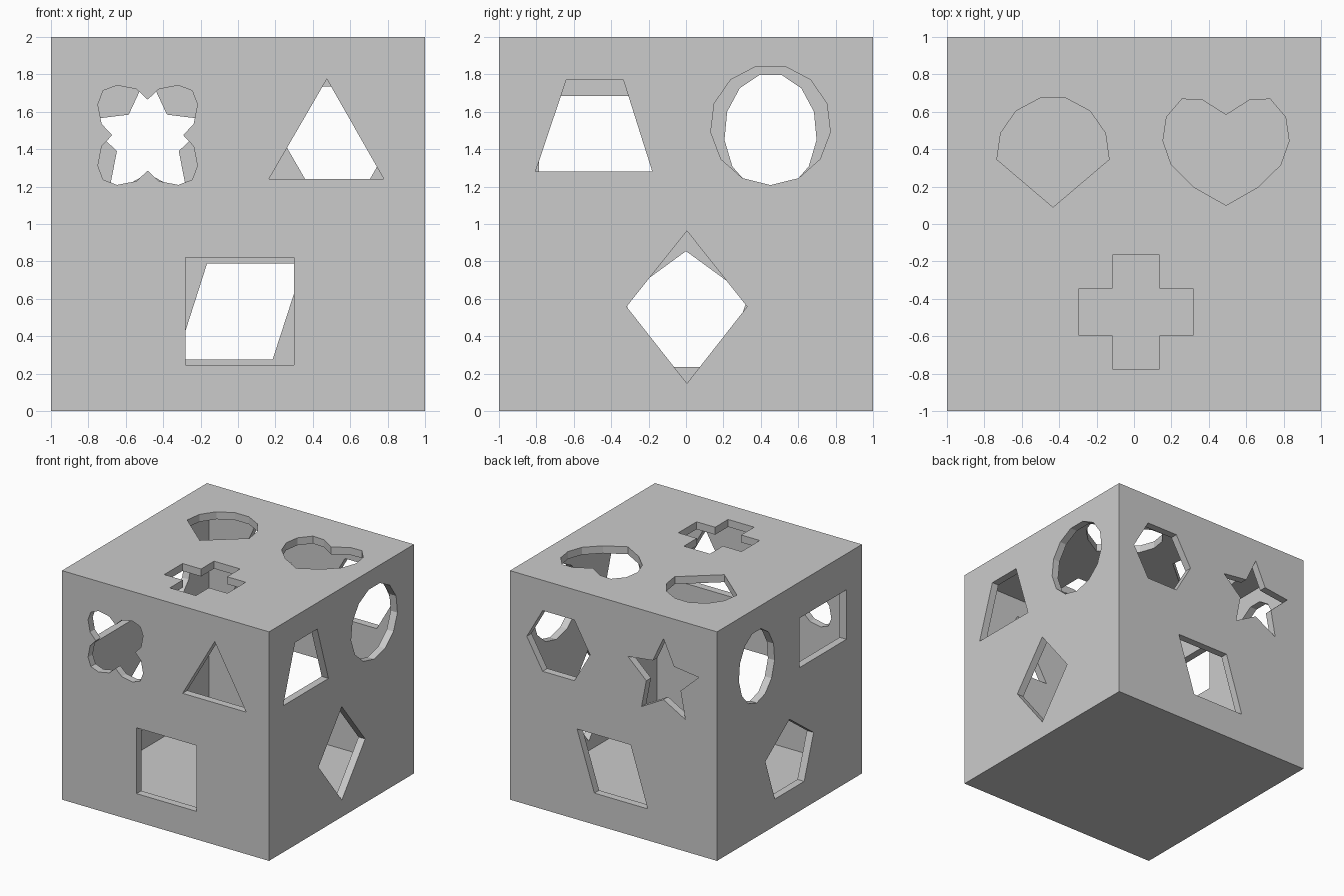
import bpy, bmesh, math

if "Cube" in bpy.data.objects:
    bpy.data.objects.remove(bpy.data.objects["Cube"])

WALL = 0.065


def ring(cx, cy, rx, ry, n, start, inner=None):
    """Regular polygon, ellipse, or star when inner ratio is given."""
    pts = []
    count = n * 2 if inner else n
    for i in range(count):
        a = math.radians(start) + 2 * math.pi * i / count
        k = inner if inner and i % 2 else 1
        pts.append((cx + rx * k * math.cos(a), cy + ry * k * math.sin(a)))
    return pts


def rect(x0, x1, y0, y1):
    return [(x0, y0), (x1, y0), (x1, y1), (x0, y1)]


def mirrored(cx, half):
    """Half profile (first and last points on the axis) mirrored about cx."""
    return [(cx + x, y) for x, y in half] + [(cx - x, y) for x, y in half[-2:0:-1]]


def clover(cx, cy):
    lobe = [(0, .19), (.06, .246), (.164, .266), (.238, .238), (.266, .164), (.246, .06)]
    pts = []
    for _ in range(4):
        pts += [(cx + x, cy + y) for x, y in lobe]
        lobe = [(y, -x) for x, y in lobe]
    return pts


def cross(cx, cy, a, b):
    q = [(-a, b), (a, b), (a, a), (b, a), (b, -a), (a, -a),
         (a, -b), (-a, -b), (-a, -a), (-b, -a), (-b, a), (-a, a)]
    return [(cx + x, cy + y) for x, y in q]


# Mapping from face coordinates (u, v) and distance from the centre to space
FACES = {
    "front": lambda u, v, d: (u, -d, v),
    "back": lambda u, v, d: (u, d, v),
    "right": lambda u, v, d: (d, u, v),
    "left": lambda u, v, d: (-d, u, v),
    "top": lambda u, v, d: (u, v, 1 + d),
}

# Hole outlines on each face
HOLES = {
    "front": [clover(-.483, 1.475),
              [(.165, 1.24), (.78, 1.24), (.475, 1.775)],
              rect(-.28, .30, .245, .82)],
    "back": [ring(.532, 1.47, .306, .306, 6, 0),
             ring(-.482, 1.444, .36, .36, 5, 90, .483),
             [(-.33, .275), (.185, .275), (.352, .79), (-.165, .79)]],
    "right": [[(-.805, 1.28), (-.18, 1.28), (-.335, 1.77), (-.64, 1.77)],
              ring(.452, 1.53, .322, .322, 13, -90),
              [(.005, .148), (.327, .558), (.005, .963), (-.318, .558)]],
    "left": [rect(-.785, -.139, 1.253, 1.685),
             ring(.452, 1.488, .248, .318, 13, -90),
             mirrored(0, [(0, .855), (.333, .612), (.202, .235), (0, .235)])],
    "top": [cross(.01, -.47, .126, .305),
            mirrored(.492, [(0, .583), (.126, .663), (.236, .668), (.318, .572),
                            (.337, .444), (.292, .316), (.173, .198), (0, .1)]),
            mirrored(-.433, [(0, .674), (.067, .674), (.198, .604), (.28, .486),
                             (.3, .345), (0, .09)])],
}


def make_object(name, bm):
    mesh = bpy.data.meshes.new(name)
    bm.to_mesh(mesh)
    bm.free()
    obj = bpy.data.objects.new(name, mesh)
    bpy.context.collection.objects.link(obj)
    return obj


# Hollow box: outer shell plus inverted inner cavity
bm = bmesh.new()
for half in (1, 1 - WALL):
    verts = bmesh.ops.create_cube(bm, size=2 * half)["verts"]
    for v in verts:
        v.co.z += 1
    if half < 1:
        bmesh.ops.reverse_faces(bm, faces=list({f for v in verts for f in v.link_faces}))
box = make_object("sorter_box", bm)

# One prism per hole, all in a single cutter
bm = bmesh.new()
for face, outlines in HOLES.items():
    place = FACES[face]
    for pts in outlines:
        a = [bm.verts.new(place(u, v, .88)) for u, v in pts]
        b = [bm.verts.new(place(u, v, 1.1)) for u, v in pts]
        bm.faces.new(a)
        bm.faces.new(b[::-1])
        for i in range(len(pts)):
            j = (i + 1) % len(pts)
            bm.faces.new((a[j], a[i], b[i], b[j]))
bmesh.ops.recalc_face_normals(bm, faces=bm.faces)
cutter = make_object("hole_cutter", bm)
cutter.hide_render = True

# Cut the holes and apply
mod = box.modifiers.new("holes", "BOOLEAN")
mod.operation = "DIFFERENCE"
mod.solver = "EXACT"
mod.object = cutter
bpy.context.view_layer.objects.active = box
box.select_set(True)
bpy.ops.object.modifier_apply(modifier=mod.name)
bpy.data.objects.remove(cutter)
